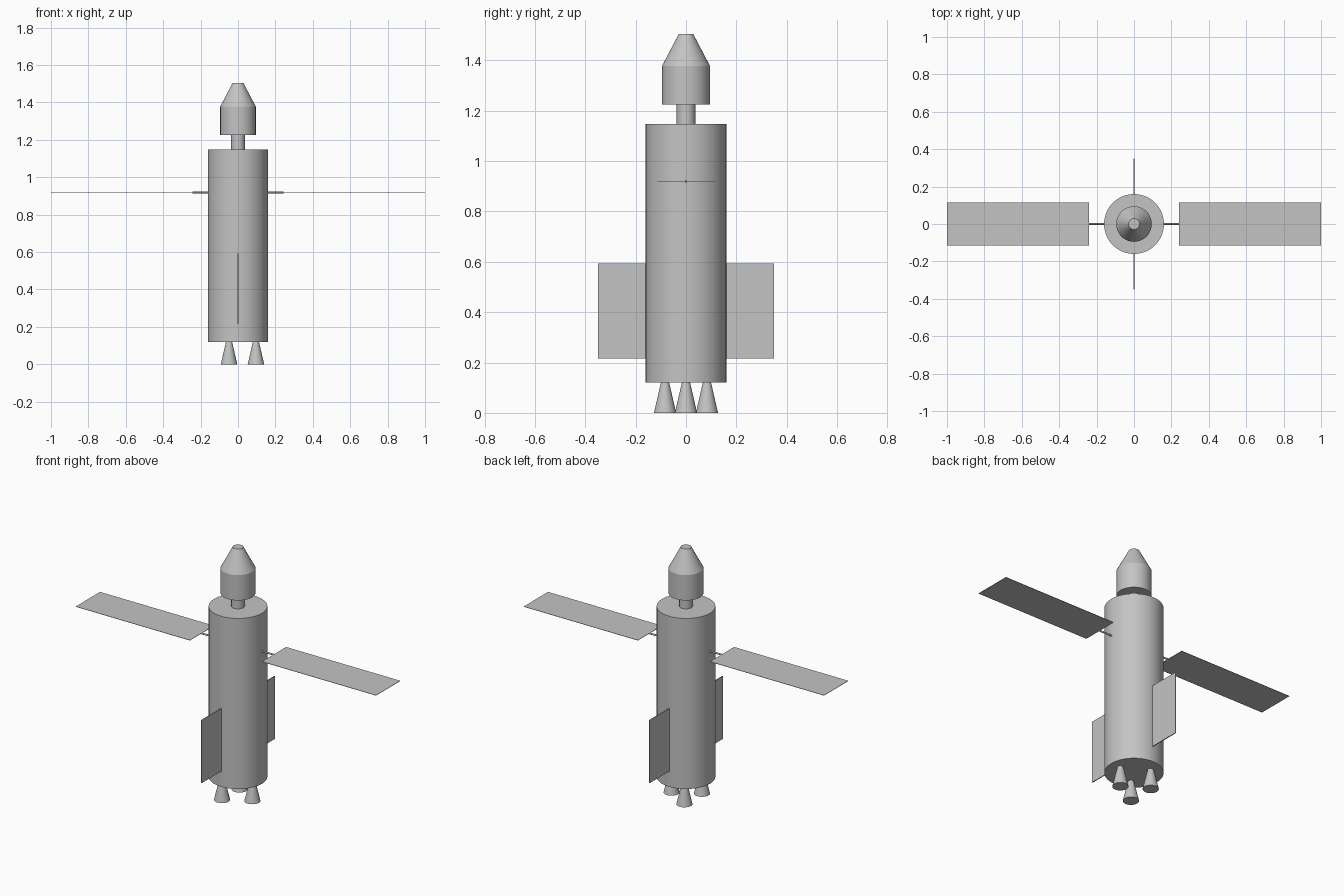
import bpy, bmesh, math
from mathutils import Matrix

cube = bpy.data.objects.get("Cube")
if cube:
    bpy.data.objects.remove(cube, do_unlink=True)

grey = bpy.data.materials.new("hull grey")
grey.use_nodes = True
GREY = (0.55, 0.55, 0.55, 1)
grey.diffuse_color = GREY
grey.node_tree.nodes["Principled BSDF"].inputs["Base Color"].default_value = GREY


def finish(bm, name, smooth=False):
    bmesh.ops.recalc_face_normals(bm, faces=bm.faces[:])
    mesh = bpy.data.meshes.new(name)
    bm.to_mesh(mesh)
    bm.free()
    mesh.materials.append(grey)
    obj = bpy.data.objects.new(name, mesh)
    bpy.context.collection.objects.link(obj)
    if smooth:
        bpy.ops.object.select_all(action='DESELECT')
        obj.select_set(True)
        bpy.context.view_layer.objects.active = obj
        bpy.ops.object.shade_smooth_by_angle(angle=math.radians(25))
    return obj


def turned(name, profile, sides=64, matrix=Matrix()):
    """Capped solid of revolution from (radius, z) points."""
    bm = bmesh.new()
    rings = []
    for r, z in profile:
        angles = [2 * math.pi * i / sides for i in range(sides)]
        rings.append([bm.verts.new((r * math.cos(a), r * math.sin(a), z)) for a in angles])
    for low, high in zip(rings, rings[1:]):
        for i in range(sides):
            j = (i + 1) % sides
            bm.faces.new((low[i], low[j], high[j], high[i]))
    bm.faces.new(rings[0][::-1])
    bm.faces.new(rings[-1])
    bm.transform(matrix)
    return finish(bm, name, True)


def plate(name, size, centre):
    bm = bmesh.new()
    bmesh.ops.create_cube(bm, size=1, matrix=Matrix.Translation(centre) @ Matrix.Diagonal((*size, 1)))
    return finish(bm, name)


# Main hull, docking neck and crew capsule
turned("main_body", [(0.16, 0.12), (0.16, 1.147)])
turned("neck", [(0.037, 1.14), (0.037, 1.23)], 32)
turned("capsule", [(0.095, 1.225), (0.095, 1.378), (0.029, 1.504)])

# Three engine bells in a triangle
for n in range(3):
    a = n * 2 * math.pi / 3
    spot = Matrix.Translation((0.096 * math.cos(a), 0.096 * math.sin(a), 0))
    turned(f"engine_bell_{n + 1}", [(0.044, 0), (0.016, 0.122)], 32, spot)

# Solar panels on struts, and radiator fins front and back
for side, s in (("left", 1), ("right", -1)):
    plate(f"{side}_solar_panel", (0.76, 0.23, 0.002), (s * 0.62, 0, 0.92))
    turned(f"{side}_strut", [(0.005, 0.15), (0.005, 0.242)], 16,
           Matrix.Translation((0, 0, 0.918)) @ Matrix.Rotation(s * math.pi / 2, 4, 'Y'))
for end, s in (("back", 1), ("front", -1)):
    plate(f"{end}_fin", (0.005, 0.2, 0.378), (0, s * 0.25, 0.404))
